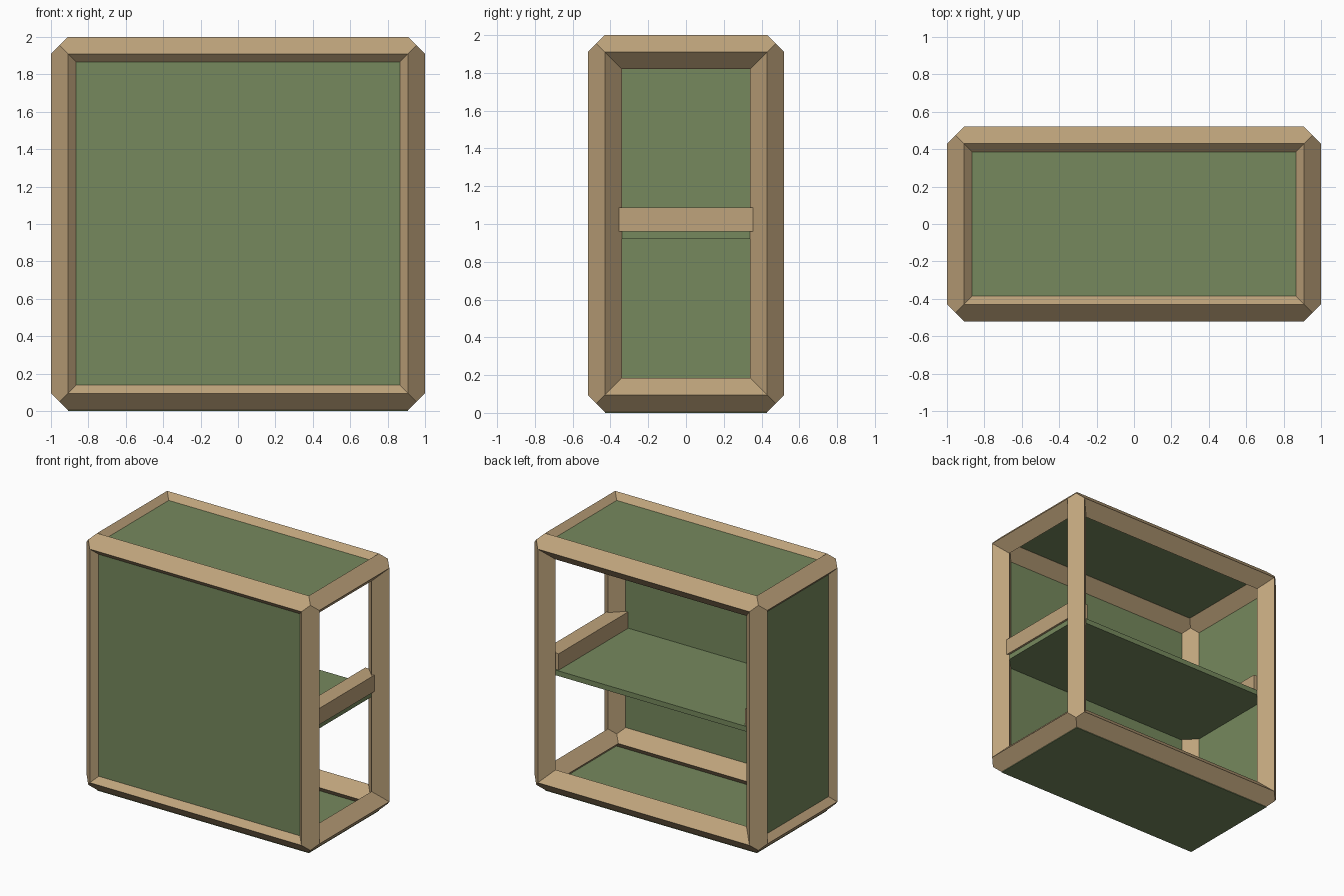
import bpy, bmesh
from mathutils import Vector

if "Cube" in bpy.data.objects:
    bpy.data.objects.remove(bpy.data.objects["Cube"])


def material(name, color):
    m = bpy.data.materials.new(name)
    m.diffuse_color = (*color, 1)
    m.use_nodes = True
    m.node_tree.nodes["Principled BSDF"].inputs["Base Color"].default_value = m.diffuse_color
    return m


WOOD = material("wood", (0.52, 0.37, 0.20))
GREEN = material("green_board", (0.18, 0.25, 0.11))

R = 0.09                                  # half diagonal of a square beam
NODE = Vector((0.91, 0.43, 0.9075))       # beam axes, measured from the middle
MID = Vector((0, 0, 1.0025))


def finish(bm, name, mat):
    bmesh.ops.recalc_face_normals(bm, faces=bm.faces)
    me = bpy.data.meshes.new(name)
    bm.to_mesh(me)
    bm.free()
    me.materials.append(mat)
    ob = bpy.data.objects.new(name, me)
    bpy.context.collection.objects.link(ob)
    return ob


def box(name, lo, hi, mat):
    bm = bmesh.new()
    bmesh.ops.create_cube(bm, size=1)
    for v in bm.verts:
        v.co = [(l + h) / 2 + c * (h - l) for l, h, c in zip(lo, hi, v.co)]
    return finish(bm, name, mat)


# Frame: twelve diamond beams, mitred where three meet
H = R / 2
PROFILE = [(R, 0), (H, H), (0, R), (-R, 0), (-H, -H), (0, -R)]
bm = bmesh.new()
for axis in range(3):
    i, j = (axis + 1) % 3, (axis + 2) % 3
    for si in (-1, 1):
        for sj in (-1, 1):
            rings = []
            for end in (-1, 1):
                ring = []
                for a, b in PROFILE:
                    p = Vector((0, 0, 0))
                    p[i] = si * (NODE[i] + a)
                    p[j] = sj * (NODE[j] + b)
                    p[axis] = end * (NODE[axis] + min(a, b))
                    ring.append(bm.verts.new(p + MID))
                rings.append(ring)
            # four flat sides; the outer and inner ones have pointed ends
            for ks in ((0, 1, 2), (2, 3), (3, 4, 5), (5, 0)):
                bm.faces.new([rings[0][k] for k in ks] +
                             [rings[1][k] for k in reversed(ks)])
bmesh.ops.remove_doubles(bm, verts=bm.verts, dist=0.0005)
finish(bm, "frame", WOOD)

# Boards: the back and right sides stay open
box("front_panel", (-0.91, -0.475, 0.095), (0.91, -0.435, 1.91), GREEN)
box("left_panel", (-0.955, -0.43, 0.095), (-0.915, 0.43, 1.91), GREEN)
box("top_panel", (-0.91, -0.43, 1.915), (0.91, 0.43, 1.955), GREEN)
box("bottom_panel", (-0.91, -0.43, 0.0), (0.91, 0.43, 0.04), GREEN)
box("shelf", (-0.91, -0.435, 0.92), (0.91, 0.43, 0.96), GREEN)

# Square bars resting on the ends of the shelf
for side, s in (("left", -1), ("right", 1)):
    xs = sorted((s * 0.80, s * 0.925))
    box(side + "_shelf_bar", (xs[0], -0.43, 0.961), (xs[1], 0.42, 1.088), WOOD)
